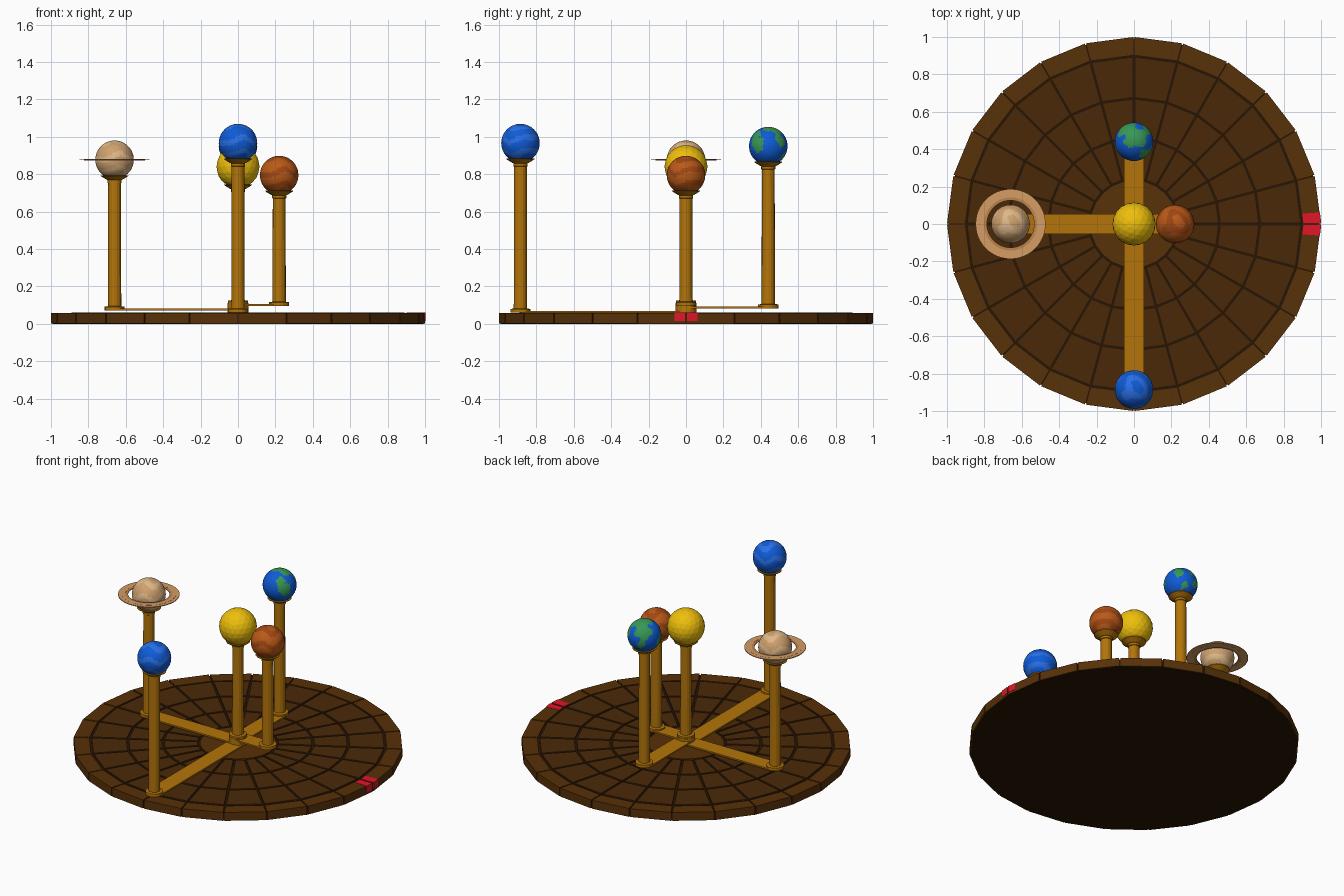
import bpy, bmesh, math
from mathutils import Vector

if "Cube" in bpy.data.objects:
    bpy.data.objects.remove(bpy.data.objects["Cube"])

def mat(name, r, g, b):
    m = bpy.data.materials.new(name)
    m.diffuse_color = [(c / 255) ** 2.2 for c in (r, g, b)] + [1]
    m.use_nodes = True
    m.node_tree.nodes["Principled BSDF"].inputs["Base Color"].default_value = m.diffuse_color
    return m

GROOVE = mat("groove_dark", 44, 27, 10)
WOOD = mat("wood", 88, 52, 17)
WOOD2 = mat("wood_deep", 76, 45, 17)
BRASS = mat("brass", 178, 116, 18)
RED = mat("marker_red", 225, 28, 45)
SUN = mat("sun_yellow", 238, 190, 20)
RUST = mat("rust", 184, 90, 30)
RUST2 = mat("rust_dark", 160, 72, 24)
BLUE = mat("sea_blue", 22, 92, 215)
BLUE2 = mat("pale_blue", 45, 110, 228)
GREEN = mat("land_green", 58, 150, 85)
SAND = mat("sand", 205, 160, 110)
SAND2 = mat("sand_pale", 222, 182, 136)
RING = mat("ring_tan", 212, 155, 100)
RING2 = mat("ring_brown", 185, 130, 80)

def finish(name, bm, mats):
    bmesh.ops.recalc_face_normals(bm, faces=bm.faces)
    me = bpy.data.meshes.new(name)
    bm.to_mesh(me)
    bm.free()
    for m in mats:
        me.materials.append(m)
    o = bpy.data.objects.new(name, me)
    bpy.context.collection.objects.link(o)
    return o

def lathe(name, profile, n, m, loc=(0, 0, 0), closed=False):
    """Revolve (radius, z) points about z; open profiles get end caps."""
    bm = bmesh.new()
    rows = [[bm.verts.new((loc[0] + r * math.cos(i * math.tau / n),
                           loc[1] + r * math.sin(i * math.tau / n), loc[2] + z))
             for i in range(n)] for r, z in profile]
    pairs = list(zip(rows, rows[1:]))
    if closed:
        pairs.append((rows[-1], rows[0]))
    else:
        bm.faces.new(rows[0])
        bm.faces.new(rows[-1])
    for a, b in pairs:
        for i in range(n):
            j = (i + 1) % n
            bm.faces.new((a[i], a[j], b[j], b[i]))
    return finish(name, bm, [m])

STEP = math.tau / 24

def wedge(bm, sector, r0, r1, a0, a1, z0, z1, bevel=0.0):
    """Block in one straight-edged sector, angles measured from sector start."""
    def pt(r, a, z):
        rr = r * math.cos(STEP / 2) / math.cos(a - STEP / 2)
        t = sector * STEP + a
        return bm.verts.new((rr * math.cos(t), rr * math.sin(t), z))
    c = [(r0, a0[0]), (r1, a0[1]), (r1, a1[1]), (r0, a1[0])]
    lo = [pt(r, a, z0) for r, a in c]
    hi = [pt(r, a, z1) for r, a in c]
    bm.faces.new(lo)
    bm.faces.new(hi)
    for i in range(4):
        j = (i + 1) % 4
        bm.faces.new((lo[i], lo[j], hi[j], hi[i]))

# Base: dark core with raised planks in concentric rings
lathe("base_core", [(0.992, 0), (0.992, 0.052)], 24, GROOVE)
lathe("base_centre_plate", [(0.232, 0.05), (0.232, 0.06)], 24, WOOD)
GAP = 0.007
for k, (r0, r1, z0, z1, m) in enumerate([(0.905, 1.0, 0.002, 0.058, WOOD),
                                         (0.68, 0.89, 0.05, 0.06, WOOD2),
                                         (0.465, 0.665, 0.05, 0.06, WOOD2),
                                         (0.247, 0.45, 0.05, 0.06, WOOD2)]):
    bm = bmesh.new()
    g = GAP if k else 0.004
    for s in range(24):
        wedge(bm, s, r0, r1, (g / r0, g / r1),
              (STEP - g / r0, STEP - g / r1), z0, z1)
    finish("base_planks_%d" % k, bm, [m])

# Red marker on the right-hand edge
bm = bmesh.new()
for s in (0, -1):
    a, b = (0.006, 0.062) if s == 0 else (STEP - 0.062, STEP - 0.006)
    wedge(bm, s, 0.907, 1.002, (a, a), (b, b), 0.016, 0.0595)
finish("edge_marker", bm, [RED])

def column(name, x, y, z0, zc, r):
    """Foot, post, collar and cup under a ball centred at zc."""
    b = zc - r
    lathe(name + "_post", [(0.054, z0), (0.054, z0 + 0.013), (0.036, z0 + 0.016),
                           (0.034, b - 0.022), (0.038, b - 0.02), (0.038, b - 0.006),
                           (0.03, b - 0.004)], 16, BRASS, (x, y, 0))
    lathe(name + "_cup", [(0.034, b - 0.006), (0.045, b - 0.002), (0.058, b + 0.006),
                          (0.074, b + 0.016), (0.074, b + 0.02), (0.05, b + 0.02)],
          16, BRASS, (x, y, 0))

def ball(name, loc, r, mats, pick, sub=4):
    bm = bmesh.new()
    bmesh.ops.create_icosphere(bm, subdivisions=sub, radius=r)
    for f in bm.faces:
        f.material_index = pick(f.calc_center_median().normalized())
    bmesh.ops.translate(bm, verts=bm.verts, vec=loc)
    finish(name, bm, mats)

def arm(name, x, y, z):
    """Flat bar from the hub out to a column."""
    bm = bmesh.new()
    bmesh.ops.create_cube(bm, size=1)
    sx, sy = (abs(x), 0.108) if x else (0.108, abs(y))
    for v in bm.verts:
        v.co = (v.co.x * sx + x / 2, v.co.y * sy + y / 2, v.co.z * 0.01 + z)
    finish(name, bm, [BRASS])
    lathe(name + "_end", [(0.054, z - 0.005), (0.054, z + 0.005)], 16, BRASS, (x, y, 0))

# Surface patterns
LAND = [((0, 0.25, 1), 0.62), ((-0.4, 0.7, 0.6), 0.5), ((0.75, -0.6, 0.1), 0.42),
        ((0.5, -0.6, 0.55), 0.3), ((0.7, 0.7, 0.3), 0.3), ((-0.8, -0.3, -0.1), 0.42),
        ((-0.3, 0.9, -0.2), 0.3), ((0.3, 0.8, -0.55), 0.25)]
LAND = [(Vector(d).normalized(), a) for d, a in LAND]

def land(n):
    wob = 0.08 * math.sin(9 * n.x + 4 * n.z) + 0.07 * math.sin(11 * n.y - 5 * n.z)
    return int(any(n.angle(d) < a + wob for d, a in LAND))

def bands(n):
    return int(math.sin(9 * n.z + 1.3 * math.sin(4 * n.x + 3 * n.y)) > 0.35)

# Sun in the middle on the hub
lathe("hub", [(0.056, 0.055), (0.056, 0.112)], 16, BRASS)
column("sun", 0, 0, 0.11, 0.84, 0.115)
ball("sun", (0, 0, 0.84), 0.115, [SUN], lambda n: 0, 3)

# Four planets, each on its own arm
for name, x, y, za, zc, mats, pick in [
        ("rust_planet", 0.22, 0, 0.1, 0.795, [RUST, RUST2], bands),
        ("green_planet", 0, 0.44, 0.088, 0.95, [BLUE, GREEN], land),
        ("ringed_planet", -0.66, 0, 0.076, 0.877, [SAND, SAND2], bands),
        ("blue_planet", 0, -0.885, 0.064, 0.966, [BLUE, BLUE2], bands)]:
    arm(name + "_arm", x, y, za)
    column(name, x, y, za + 0.002, zc, 0.103)
    ball(name, (x, y, zc), 0.103, mats, pick)

# Flat rings
for name, a, b, m in [("inner_ring", 0.126, 0.142, RING2), ("middle_ring", 0.142, 0.164, RING),
                      ("outer_ring", 0.164, 0.187, RING)]:
    h = 0.0025 if name != "middle_ring" else 0.0032
    lathe(name, [(a, -h), (b, -h), (b, h), (a, h)], 48, m, (-0.66, 0, 0.877), True)
